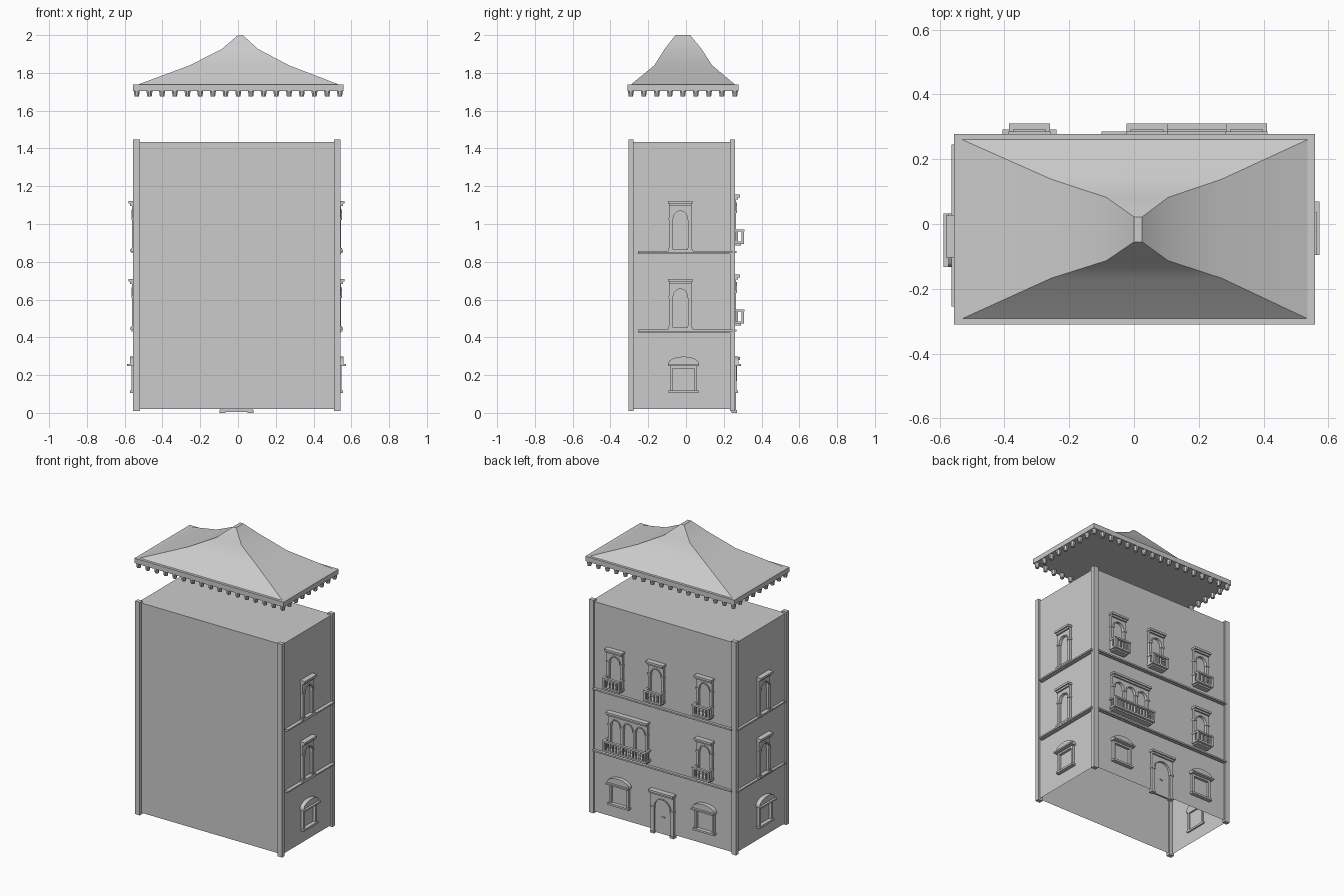
import bpy, bmesh, math
from mathutils import Matrix, Vector

if "Cube" in bpy.data.objects:
    bpy.data.objects.remove(bpy.data.objects["Cube"])

BACK = Matrix.Translation((0, 0.25, 0))
RIGHT = Matrix.Translation((0.53, 0, 0)) @ Matrix.Rotation(-math.pi / 2, 4, 'Z')
LEFT = Matrix.Translation((-0.545, 0, 0)) @ Matrix.Rotation(math.pi / 2, 4, 'Z')


def finish(bm, name, matrix=Matrix()):
    bmesh.ops.recalc_face_normals(bm, faces=bm.faces[:])
    me = bpy.data.meshes.new(name)
    bm.to_mesh(me)
    bm.free()
    ob = bpy.data.objects.new(name, me)
    ob.matrix_world = matrix
    bpy.context.collection.objects.link(ob)
    return ob


def box(bm, x0, x1, y0, y1, z0, z1):
    m = Matrix.Translation(((x0 + x1) / 2, (y0 + y1) / 2, (z0 + z1) / 2)) \
        @ Matrix.Diagonal((x1 - x0, y1 - y0, z1 - z0, 1))
    return bmesh.ops.create_cube(bm, size=1, matrix=m)['verts']


def prism(bm, pts, y0, y1):
    """Outline in (x, z), extruded along y."""
    f = bm.faces.new([bm.verts.new((x, y0, z)) for x, z in pts])
    r = bmesh.ops.extrude_face_region(bm, geom=[f], use_keep_orig=True)
    bmesh.ops.translate(bm, vec=(0, y1 - y0, 0),
                        verts=[v for v in r['geom'] if isinstance(v, bmesh.types.BMVert)])


def arc(cx, cz, r, n=10):
    return [(cx - r * math.cos(math.pi * i / n), cz + r * math.sin(math.pi * i / n)) for i in range(n + 1)]


def arcade(bm, n, pitch, r, spring, top, out, base=0.0, post=0.024):
    """Row of n arches on posts with a projecting cornice."""
    half = n * pitch / 2
    w = half + post / 2 - 0.003
    cs = [(i - (n - 1) / 2) * pitch for i in range(n)]
    pts = [(-w, spring)]
    for c in cs:
        pts += arc(c, spring, r)
    pts += [(w, spring), (w, top - 0.02), (-w, top - 0.02)]
    prism(bm, pts, -0.01, out * 0.75)
    # raised trim round each arch
    for c in cs:
        prism(bm, arc(c, spring, r + 0.007) + arc(c, spring, r)[::-1], 0, out)
    # posts with capitals and bases
    for i in range(n + 1):
        x = -half + i * pitch
        p = post / 2
        box(bm, x - p + 0.003, x + p - 0.003, -0.01, out * 0.8, base, spring)
        box(bm, x - p, x + p, -0.01, out, spring - 0.012, spring)
        box(bm, x - p, x + p, -0.01, out, base, base + 0.014)
    # cornice
    box(bm, -w, w, -0.01, out + 0.006, top - 0.026, top - 0.014)
    box(bm, -w - 0.006, w + 0.006, -0.01, out + 0.015, top - 0.014, top)


def balcony(bm, half, n):
    box(bm, -half, half, -0.01, 0.056, 0, 0.012)
    box(bm, -half + 0.008, half - 0.008, -0.01, 0.04, -0.01, 0)
    box(bm, -half, half, 0.042, 0.06, 0.064, 0.075)
    for s in (-1, 1):
        a, b = sorted((s * half, s * (half - 0.014)))
        box(bm, a, b, 0, 0.045, 0.064, 0.075)
        box(bm, a, b, 0.043, 0.057, 0.01, 0.066)
        box(bm, a + 0.003, b - 0.003, 0.018, 0.026, 0.01, 0.066)
    for i in range(1, n + 1):
        x = -half + 2 * half * i / (n + 1)
        box(bm, x - 0.004, x + 0.004, 0.046, 0.054, 0.01, 0.066)


def arch_window(name, side, u, z):
    bm = bmesh.new()
    arcade(bm, 1, 0.1, 0.037, 0.172, 0.262, 0.02)
    box(bm, -0.066, 0.066, -0.01, 0.026, -0.006, 0.006)
    finish(bm, name, side @ Matrix.Translation((u, 0, z)))


def balcony_window(name, u, z, n, pitch, half, bars):
    bm = bmesh.new()
    arcade(bm, n, pitch, pitch / 2 - 0.012, 0.175, 0.26, 0.02)
    balcony(bm, half, bars)
    finish(bm, name, BACK @ Matrix.Translation((u, 0, z)))


def ground_window(name, side, u):
    bm = bmesh.new()
    for s in (-1, 1):
        a, b = sorted((s * 0.072, s * 0.058))
        box(bm, a, b, -0.01, 0.018, 0.115, 0.25)
    box(bm, -0.07, 0.07, -0.01, 0.016, 0.236, 0.25)
    box(bm, -0.079, 0.079, -0.01, 0.026, 0.105, 0.118)
    # segmental pediment
    curve = [(0.083 * math.cos(t), 0.258 + 0.04 * math.sin(t))
             for t in [math.pi * i / 12 for i in range(13)]]
    prism(bm, [(-0.083, 0.248), (0.083, 0.248)] + curve, -0.01, 0.028)
    box(bm, -0.083, 0.083, -0.01, 0.042, 0.248, 0.258)
    finish(bm, name, side @ Matrix.Translation((u, 0, 0)))


# walls: closed on top, open underneath
bm = bmesh.new()
box(bm, -0.545, 0.53, -0.285, 0.25, 0.02, 1.435)
bmesh.ops.delete(bm, geom=[f for f in bm.faces if f.calc_center_median().z < 0.03], context='FACES')
finish(bm, "walls")

# corner pillars
bm = bmesh.new()
for x in (-0.555, 0.507):
    for y in (-0.305, 0.232):
        box(bm, x, x + 0.035, y, y + 0.028, 0.01, 1.447)
finish(bm, "corner_pillars")

# string courses between floors
bm = bmesh.new()
for z in (0.425, 0.84):
    for o, h in ((0.008, 0), (0.018, 0.006)):
        box(bm, -0.545 - o, -0.53, -0.255, 0.245, z + h, z + h + 0.01)
        box(bm, 0.52, 0.53 + o + 0.006, -0.255, 0.245, z + h, z + h + 0.01)
        box(bm, -0.525, 0.51, 0.24, 0.25 + o, z + h, z + h + 0.01)
finish(bm, "string_courses")

# windows on the two sides
for label, side, s in (("right", RIGHT, 1), ("left", LEFT, -1)):
    u = 0.03 if s > 0 else -0.038
    for floor, z in ((2, 0.447), (3, 0.86)):
        arch_window(f"{label}_window_{floor}", side, u, z)
    ground_window(f"{label}_ground_window", side, 0.013 if s > 0 else -0.05)

# back windows
for i, x in enumerate((-0.322, 0.04, 0.347)):
    balcony_window(f"balcony_window_{i}", x, 0.895, 1, 0.1, 0.063, 4)
balcony_window("balcony_window_low", -0.322, 0.472, 1, 0.1, 0.063, 4)
balcony_window("triple_balcony_window", 0.248, 0.472, 3, 0.092, 0.162, 12)
for i, x in enumerate((-0.322, 0.315)):
    ground_window(f"back_ground_window_{i}", BACK, x)

# arched door
bm = bmesh.new()
arcade(bm, 1, 0.148, 0.06, 0.18, 0.295, 0.02, post=0.03)
prism(bm, [(-0.062, 0.005)] + arc(0, 0.18, 0.062) + [(0.062, 0.005)], -0.01, 0.004)
box(bm, -0.012, 0.012, 0, 0.01, 0.115, 0.123)
finish(bm, "door", BACK @ Matrix.Translation((-0.008, 0, 0)))

# eaves slab
bm = bmesh.new()
box(bm, -0.555, 0.558, -0.31, 0.277, 1.705, 1.738)
finish(bm, "eaves")

# concave hipped roof, built as stacked rectangles
bm = bmesh.new()
levels = [(-0.53, 0.535, -0.292, 0.26, 1.738), (-0.255, 0.27, -0.167, 0.138, 1.84),
          (-0.085, 0.105, -0.113, 0.082, 1.927), (0.0, 0.025, -0.055, 0.022, 2.0)]
rings = [[bm.verts.new((x, y, z)) for x, y in ((a, c), (b, c), (b, d), (a, d))] for a, b, c, d, z in levels]
for lo, hi in zip(rings, rings[1:]):
    for i in range(4):
        j = (i + 1) % 4
        bm.faces.new((lo[i], lo[j], hi[j], hi[i]))
bm.faces.new(rings[-1])
roof = finish(bm, "roof")
bpy.context.view_layer.objects.active = roof
roof.select_set(True)
bpy.ops.object.shade_smooth_by_angle(angle=math.radians(30))

# brackets under the eaves
bm = bmesh.new()
spots = [(-0.536 + i * 1.075 / 16, y) for i in range(17) for y in (-0.292, 0.259)]
spots += [(x, -0.292 + i * 0.551 / 8) for i in range(1, 8) for x in (-0.536, 0.539)]
for x, y in spots:
    bmesh.ops.create_cone(bm, cap_ends=True, segments=8, radius1=0.0125, radius2=0.0175, depth=0.032,
                          matrix=Matrix.Translation((x, y, 1.69)) @ Matrix.Rotation(math.pi / 8, 4, 'Z'))
finish(bm, "eaves_brackets")
